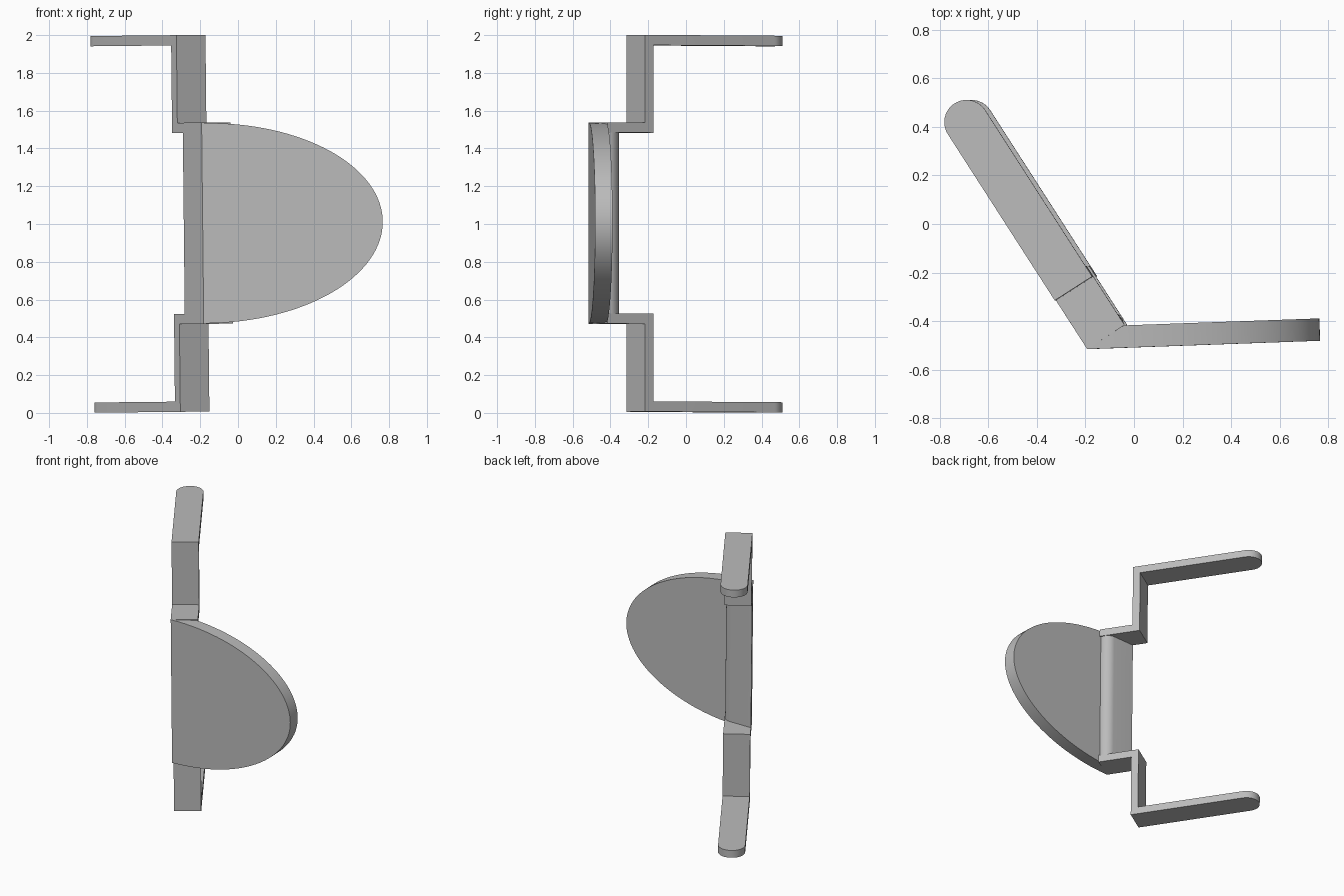
import bpy, bmesh, math
from mathutils import Matrix, Vector

if "Cube" in bpy.data.objects:
    bpy.data.objects.remove(bpy.data.objects["Cube"])

MID_Z = 1.006
TILT = -0.0105                      # slight lean about the y axis
CORNER = Vector((-0.187, -0.515, 0))  # fold between plate and brackets
WIDTH = 0.183                       # bracket strap width
THICK = 0.054                       # bracket strap thickness
HOLE_U = 1.052                      # hole distance along the arm

grey = bpy.data.materials.new("plain grey")
grey.use_nodes = True
grey.diffuse_color = (0.5, 0.5, 0.5, 1)
grey.node_tree.nodes["Principled BSDF"].inputs["Base Color"].default_value = (0.5, 0.5, 0.5, 1)

# Arm frame: u runs back along the arm, v across it, z stays up
u = Vector((-0.541, 0.841, 0)).normalized()
v = Vector((u.y, -u.x, 0))
arm_frame = Matrix((
    (u.x, v.x, 0, CORNER.x),
    (u.y, v.y, 0, CORNER.y),
    (0, 0, 1, 0),
    (0, 0, 0, 1)))


def prism(name, points, offset, matrix=Matrix()):
    """Extrude a closed outline by an offset vector."""
    bm = bmesh.new()
    face = bm.faces.new([bm.verts.new(p) for p in points])
    ext = bmesh.ops.extrude_face_region(bm, geom=[face])
    moved = [g for g in ext["geom"] if isinstance(g, bmesh.types.BMVert)]
    bmesh.ops.translate(bm, verts=moved, vec=offset)
    bm.transform(matrix)
    bmesh.ops.recalc_face_normals(bm, faces=bm.faces)
    mesh = bpy.data.meshes.new(name)
    bm.to_mesh(mesh)
    bm.free()
    mesh.materials.append(grey)
    obj = bpy.data.objects.new(name, mesh)
    bpy.context.collection.objects.link(obj)
    return obj


def arc(cx, cy, rx, ry, start, end, steps):
    return [(cx + rx * math.cos(a), cy + ry * math.sin(a))
            for a in (math.radians(start + (end - start) * i / steps) for i in range(steps + 1))]


def cut(target, cutter, operation):
    """Apply a boolean and discard the cutter."""
    cutter.hide_render = True
    mod = target.modifiers.new("cut", "BOOLEAN")
    mod.object, mod.operation, mod.solver = cutter, operation, "EXACT"
    bpy.context.view_layer.objects.active = target
    bpy.ops.object.modifier_apply(modifier=mod.name)
    bpy.data.objects.remove(cutter)


def bracket(name, side):
    # Z-shaped strap: flange, upright leg, long arm
    leg_front, leg_back = 0.238, 0.29
    inner, outer = 0.533, 0.997
    profile = [(0, inner), (leg_front, inner), (leg_front, outer), (1.2, outer),
               (1.2, outer - THICK), (leg_back, outer - THICK),
               (leg_back, inner - THICK), (0, inner - THICK)]
    strap = prism(name, [(a, 0, side * z) for a, z in profile], (0, WIDTH, 0), arm_frame)
    # Rounded arm end
    r = WIDTH / 2
    plan = [(-0.1, -0.0), (-0.1, WIDTH)] + arc(HOLE_U, r, r, r, 90, -90, 24)
    cut(strap, prism("end_cutter", [(a, b, -2) for a, b in plan], (0, 0, 4), arm_frame), "INTERSECT")
    # Pivot hole
    hole = arc(HOLE_U, r, 0.049, 0.049, 0, 360, 32)[:-1]
    cut(strap, prism("hole_cutter", [(a, b, -2) for a, b in hole], (0, 0, 4), arm_frame), "DIFFERENCE")
    return strap


parts = [bracket("upper_bracket", 1), bracket("lower_bracket", -1)]

# Half-oval plate, slightly turned about the fold
outline = [(0, 0.53), (0, -0.53)] + arc(0.017, 0, 0.937, 0.53, -90, 90, 64)
parts.append(prism("oval_plate", [(x, 0, z) for x, z in outline], (0, 0.092, 0),
                   Matrix.Translation(CORNER) @ Matrix.Rotation(0.036, 4, "Z")))

# Thick rib behind the fold, rounded toward the plate
rib = [(-0.187, -0.515), (-0.287, -0.36)] + arc(-0.115, -0.425, 0.07, 0.07, 90, 0, 12) + [(-0.045, -0.46)]
parts.append(prism("fold_rib", [(x, y, -0.525) for x, y in rib], (0, 0, 1.05)))

# Lean everything, then lift it into place
for obj in parts:
    obj.data.transform(Matrix.Translation((0, 0, MID_Z)) @ Matrix.Rotation(TILT, 4, "Y"))
    bpy.ops.object.select_all(action="DESELECT")
    obj.select_set(True)
    bpy.context.view_layer.objects.active = obj
    bpy.ops.object.shade_smooth_by_angle(angle=math.radians(30))
